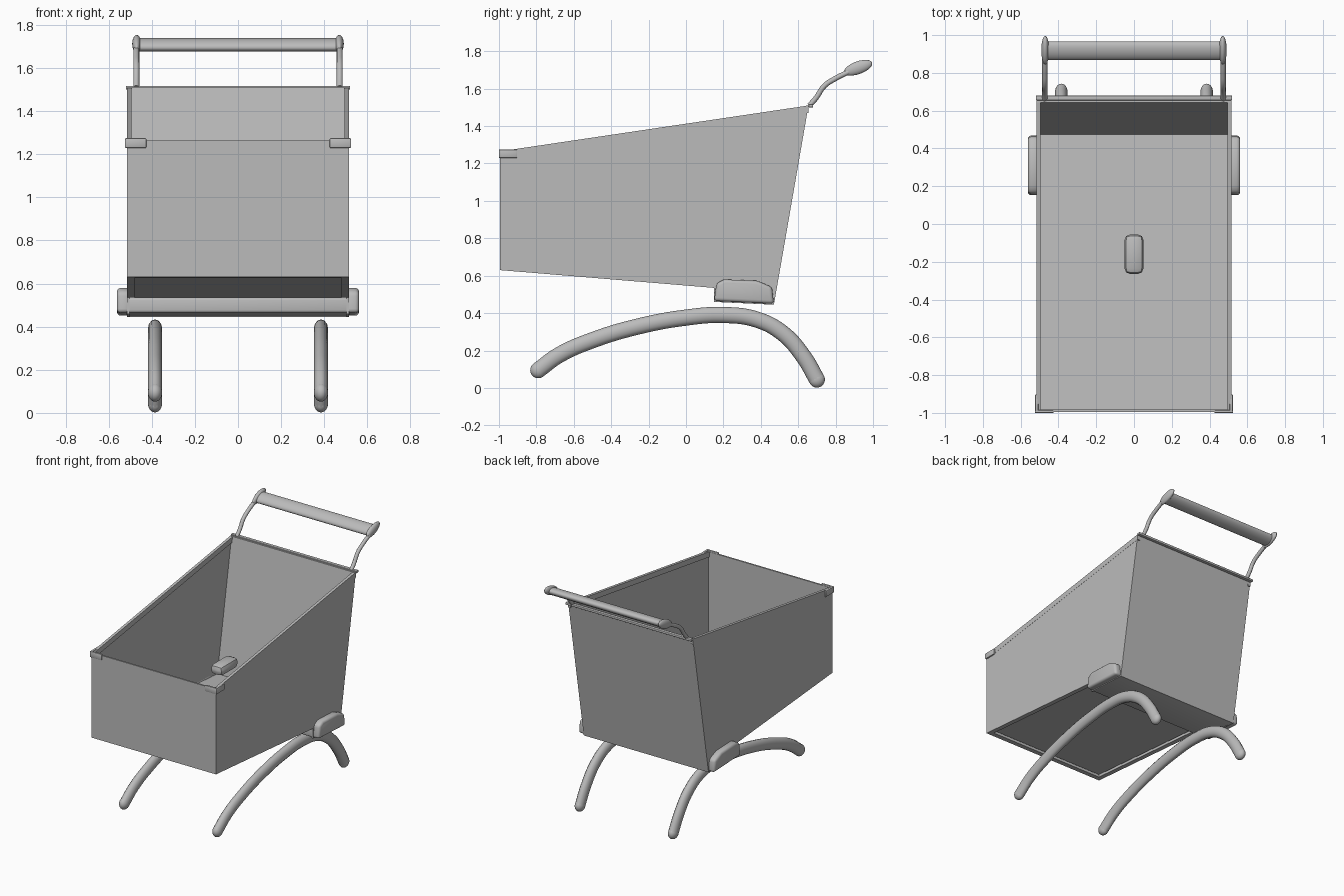
import bpy, bmesh, math
from mathutils import Vector

cube = bpy.data.objects.get("Cube")
if cube:
    bpy.data.objects.remove(cube)

GREY = (0.5, 0.5, 0.5, 1)
metal = bpy.data.materials.new("plain grey")
metal.use_nodes = True
metal.diffuse_color = GREY
metal.node_tree.nodes["Principled BSDF"].inputs["Base Color"].default_value = GREY


def finish(obj, bevel=0, segments=3, angle=35):
    """Apply an optional bevel, smooth shading and the material."""
    bpy.ops.object.select_all(action="DESELECT")
    obj.select_set(True)
    bpy.context.view_layer.objects.active = obj
    if bevel:
        mod = obj.modifiers.new("Bevel", "BEVEL")
        mod.width, mod.segments = bevel, segments
        mod.limit_method = "ANGLE"
        bpy.ops.object.modifier_apply(modifier=mod.name)
    bpy.ops.object.shade_smooth_by_angle(angle=math.radians(angle))
    obj.data.materials.clear()
    obj.data.materials.append(metal)
    return obj


def prism(name, profile, x0, x1, bevel=0, segments=3):
    """Extrude a (y, z) side profile from x0 to x1."""
    bm = bmesh.new()
    face = bm.faces.new([bm.verts.new((x0, y, z)) for y, z in profile])
    out = bmesh.ops.extrude_face_region(bm, geom=[face])
    verts = [v for v in out["geom"] if isinstance(v, bmesh.types.BMVert)]
    bmesh.ops.translate(bm, verts=verts, vec=(x1 - x0, 0, 0))
    bmesh.ops.recalc_face_normals(bm, faces=bm.faces)
    mesh = bpy.data.meshes.new(name)
    bm.to_mesh(mesh)
    bm.free()
    obj = bpy.data.objects.new(name, mesh)
    bpy.context.collection.objects.link(obj)
    return finish(obj, bevel, segments)


def strip(name, a, b, offset, x0, x1, bevel=0):
    """Panel between two (y, z) points, thickened by a (y, z) offset."""
    c = (b[0] + offset[0], b[1] + offset[1])
    d = (a[0] + offset[0], a[1] + offset[1])
    return prism(name, [a, b, c, d], x0, x1, bevel)


def tube(name, x, path, radius, flatten=1.0, rounded=False):
    """Smooth tube through (y, z) points in the plane at x."""
    curve = bpy.data.curves.new(name, "CURVE")
    curve.dimensions = "3D"
    curve.bevel_depth, curve.bevel_resolution = radius, 4
    curve.use_fill_caps = True
    curve.resolution_u = 8
    spline = curve.splines.new("BEZIER")
    spline.bezier_points.add(len(path) - 1)
    for p, (y, z) in zip(spline.bezier_points, path):
        p.co = (0, y, z)
        p.handle_left_type = p.handle_right_type = "AUTO"
    obj = bpy.data.objects.new(name, curve)
    bpy.context.collection.objects.link(obj)
    obj.location.x = x
    obj.scale.x = flatten
    bpy.ops.object.select_all(action="DESELECT")
    obj.select_set(True)
    bpy.context.view_layer.objects.active = obj
    bpy.ops.object.convert(target="MESH")
    finish(obj)
    if rounded:
        for i, (y, z) in enumerate((path[0], path[-1])):
            ball(f"{name}_tip_{i}", (x, y, z), (radius * flatten, radius, radius))
    return obj


def ball(name, location, size, tilt=0):
    bpy.ops.mesh.primitive_uv_sphere_add(segments=20, ring_count=12, location=location,
                                         rotation=(tilt, 0, 0))
    obj = bpy.context.object
    obj.name = name
    obj.scale = size
    return finish(obj)


def box(name, location, size, bevel=0, segments=2):
    bpy.ops.mesh.primitive_cube_add(size=1, location=location)
    obj = bpy.context.object
    obj.name = name
    obj.scale = size
    bpy.ops.object.transform_apply(location=False, rotation=False, scale=True)
    return finish(obj, bevel, segments)


# Basket corners in the side profile
W, T = 0.515, 0.012
front_top, front_low = (-0.995, 1.265), (-0.995, 0.63)
step, back_low, back_top = (0.15, 0.535), (0.47, 0.445), (0.655, 1.51)
back_foot = (0.455, 0.5)

# Basket panels
strip("front_panel", front_low, front_top, (T, 0), -W, W)
strip("back_panel", back_low, back_top, (-T, 0), -W, W)
strip("floor", (-0.985, 0.655), (0.475, 0.535), (0, 0.012), -W + T, W - T)
strip("front_floor_lip", front_low, (-0.955, 0.627), (0, 0.02), -W + T, W - T)
strip("back_rim", (0.655, 1.5), (0.68, 1.5), (0.0, 0.018), -0.52, 0.52, 0.004)
prism("rear_crossbar", [step, (0.15, 0.465), back_low, (0.48, 0.53)],
      -W, W, 0.012)

# Handle bar with an oval, tilted cross-section
tilt = math.radians(20)
bpy.ops.mesh.primitive_cylinder_add(vertices=24, radius=1, depth=0.94)
bar = bpy.context.object
bar.name = "handle_bar"
for v in bar.data.vertices:
    along, thick, x = v.co.x * 0.052, v.co.y * 0.027, v.co.z
    v.co = Vector((x, along * math.cos(tilt) - thick * math.sin(tilt) + 0.917,
                   along * math.sin(tilt) + thick * math.cos(tilt) + 1.708))
bar.data.flip_normals() if bar.data.polygons[0].normal.dot(
    bar.data.polygons[0].center - Vector((0, 0.917, 1.708))) < 0 else None
finish(bar)

# Loose pad in the middle of the basket
box("centre_pad", (0, -0.16, 0.985), (0.1, 0.21, 0.075), 0.03, 2)

leg_path = [(-0.79, 0.095), (-0.68, 0.175), (-0.5, 0.255), (-0.25, 0.33), (0.0, 0.376),
            (0.2, 0.39), (0.38, 0.365), (0.52, 0.29), (0.63, 0.165), (0.7, 0.045)]
arm_path = [(0.66, 1.51), (0.695, 1.55), (0.74, 1.615), (0.8, 1.655), (0.87, 1.69)]
hub_profile = [(0.15, 0.465), (0.163, 0.56), (0.205, 0.58), (0.38, 0.573),
               (0.46, 0.54), (0.47, 0.45)]

# Mirrored parts
for side, s in (("left", 1), ("right", -1)):
    prism(f"{side}_side_panel", [front_low, step, (0.15, 0.46), back_low, back_top, front_top],
          s * W, s * (W - T))
    strip(f"{side}_top_rail", front_top, back_top, (0, -0.04),
          s * (W - 0.02), s * (W + 0.001))
    strip(f"{side}_floor_lip", front_low, step, (0, 0.02), s * (W - 0.035), s * (W - T))
    # Corner guard: front plate and side plate
    box(f"{side}_corner_front", (s * 0.475, -0.993, 1.252), (0.1, 0.016, 0.046), 0.006)
    box(f"{side}_corner_side", (s * 0.515, -0.95, 1.252), (0.018, 0.095, 0.046), 0.006)
    prism(f"{side}_hub", hub_profile, s * 0.5, s * 0.562, 0.018)
    tube(f"{side}_leg", s * 0.385, leg_path, 0.043, 0.77, True)
    tube(f"{side}_handle_arm", s * 0.472, arm_path, 0.014)
    ball(f"{side}_handle_cap", (s * 0.47, 0.92, 1.712), (0.021, 0.08, 0.034), tilt)
